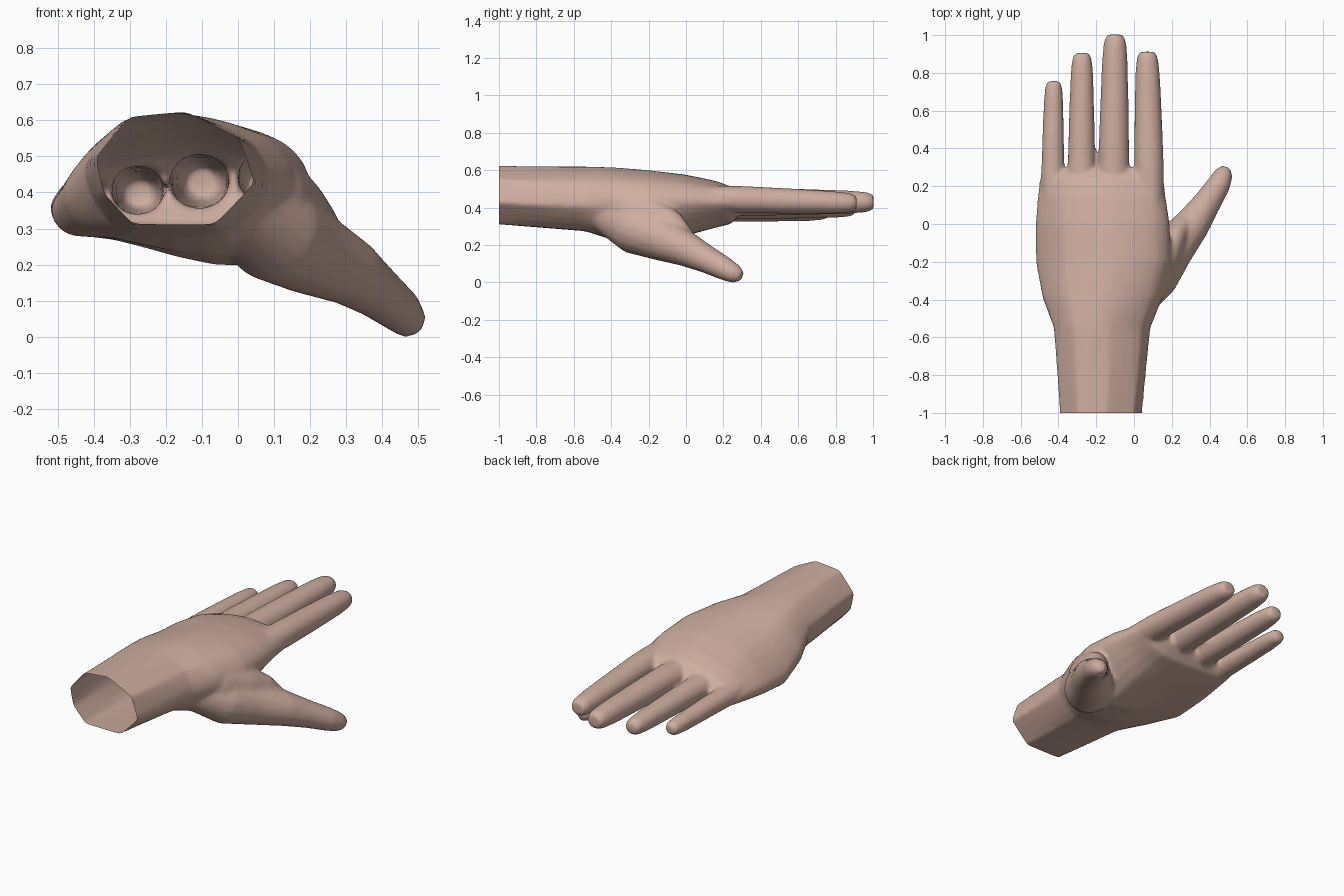
import bpy, bmesh, math
from mathutils import Vector

cube = bpy.data.objects.get("Cube")
if cube:
    bpy.data.objects.remove(cube, do_unlink=True)

skin = bpy.data.materials.new("skin")
skin.use_nodes = True
tone = (0.62, 0.42, 0.35, 1)
skin.diffuse_color = tone
skin.node_tree.nodes["Principled BSDF"].inputs["Base Color"].default_value = tone

bm = bmesh.new()


def loft(rings):
    """Skin a list of equal-length point rings and cap both ends."""
    loops = [[bm.verts.new(p) for p in ring] for ring in rings]
    for a, b in zip(loops, loops[1:]):
        for i in range(len(a)):
            j = (i + 1) % len(a)
            bm.faces.new((a[i], a[j], b[j], b[i]))
    bm.faces.new(loops[0][::-1])
    bm.faces.new(loops[-1])


def rounded(ring, amount, cuts=4):
    """Subdivide a closed ring, from straight (0) to a full spline (1)."""
    out, n = [], len(ring)
    for i in range(n):
        p, a, b, q = (Vector(ring[(i + k) % n]) for k in (-1, 0, 1, 2))
        for c in range(cuts):
            t = c / cuts
            flat = a.lerp(b, t)
            curve = a + (b - p) * (t / 2) + (2 * p - 5 * a + 4 * b - q) * (t * t / 2) \
                + (3 * a - p - 3 * b + q) * (t ** 3 / 2)
            out.append(flat.lerp(curve, amount))
    return out


def tube(path, sides=16):
    """Tapered limb through (centre, half width, half height) stations."""
    rings = []
    for i, (c, w, h) in enumerate(path):
        ahead = path[min(i + 1, len(path) - 1)][0] - path[max(i - 1, 0)][0]
        side = ahead.cross(Vector((0, 0, 1))).normalized()
        up = side.cross(ahead).normalized()
        turns = [math.tau * (k + 0.5) / sides for k in range(sides)]
        rings.append([c + side * w * math.cos(t) + up * h * math.sin(t) for t in turns])
    loft(rings)


# Wrist and palm: one eight-sided profile scaled along the arm
profile = [(-1, .2), (-.58, .92), (.12, 1.02), (.8, .55),
           (1, -.25), (.5, -1), (-.53, -1), (-.9, -.45)]


def section(y, cx, hw, cz, hz, tilt, heel):
    """Lean the back of the hand by tilt and the palm side by heel."""
    ring = []
    for u, v in profile:
        back = min(1, (1 + v) * 1.5)
        lean = tilt * u * (0.5 if u > 0 else 1)
        ring.append((cx + hw * u, y, cz + hz * v + lean * back - heel * u * (1 - back)))
    return rounded(ring, min(0.9, max(0, (y + 1) * 1.5)))


# y, centre x, half width, centre z, half height, tilt, heel
stations = [(-1.06, -.175, .215, .47, .153, 0, 0),
            (-.55, -.168, .255, .45, .165, 0, 0),
            (-.39, -.165, .315, .43, .18, .04, .04),
            (-.2, -.16, .355, .413, .18, .075, .07),
            (0, -.165, .352, .42, .15, .07, .03),
            (.15, -.17, .335, .42, .12, .06, 0),
            (.24, -.17, .325, .415, .095, .055, 0),
            (.295, -.17, .285, .415, .04, .055, 0)]
loft([section(*s) for s in stations])

# Fingers: base x, base z, tip x, tip z, tip y, half width
fingers = [(-.432, .385, -.425, .375, .758, .063),
           (-.28, .41, -.275, .40, .907, .074),
           (-.11, .433, -.1, .43, 1.003, .083),
           (.083, .452, .07, .425, .912, .08)]
taper = [(0, .9), (.28, 1), (.6, .92), (.85, .83), (.96, .72), (1, .52)]
for x0, z0, x1, z1, tip, r in fingers:
    root = Vector((x0, .05, z0))
    end = Vector((x1, tip, z1))
    tube([(root.lerp(end, t), r * s, r * s * .92) for t, s in taper])

# Thumb with the fleshy pad at its root
thumb = [(-.02, -.45, .38, .1), (.1, -.27, .29, .14), (.2, -.13, .235, .12),
         (.31, 0, .18, .095), (.385, .11, .125, .075), (.45, .21, .073, .063),
         (.475, .265, .045, .051), (.49, .297, .033, .028)]
tube([(Vector((x, y, z)), r, r) for x, y, z, r in thumb])

# Web of flesh bridging the thumb and the index side of the palm
web = [(0, -.46, .41, .08, .09), (.09, -.31, .38, .1, .13), (.16, -.18, .33, .09, .12),
       (.21, -.08, .285, .07, .1), (.26, 0, .22, .055, .065)]
tube([(Vector((x, y, z)), w, h) for x, y, z, w, h in web])

bmesh.ops.recalc_face_normals(bm, faces=bm.faces)
mesh = bpy.data.meshes.new("hand")
bm.to_mesh(mesh)
bm.free()
hand = bpy.data.objects.new("hand", mesh)
bpy.context.collection.objects.link(hand)

# Fuse the parts into one skin and soften the joins
fuse = hand.modifiers.new("fuse", 'REMESH')
fuse.mode = 'VOXEL'
fuse.voxel_size = 0.01
soften = hand.modifiers.new("soften", 'SMOOTH')
soften.factor = 0.5
soften.iterations = 14
thin = hand.modifiers.new("thin", 'DECIMATE')
thin.ratio = 0.2
bpy.context.view_layer.objects.active = hand
hand.select_set(True)
for name in [m.name for m in hand.modifiers]:
    bpy.ops.object.modifier_apply(modifier=name)

# Slice the wrist open and drop to the ground
bm = bmesh.new()
bm.from_mesh(hand.data)
bmesh.ops.bisect_plane(bm, geom=bm.verts[:] + bm.edges[:] + bm.faces[:],
                       plane_co=(0, -1, 0), plane_no=(0, -1, 0), clear_outer=True)
low = min(v.co.z for v in bm.verts)
bmesh.ops.translate(bm, verts=bm.verts, vec=(0, 0, -low))
bm.to_mesh(hand.data)
bm.free()
hand.data.materials.clear()
hand.data.materials.append(skin)
bpy.ops.object.shade_smooth_by_angle(angle=math.radians(50))
